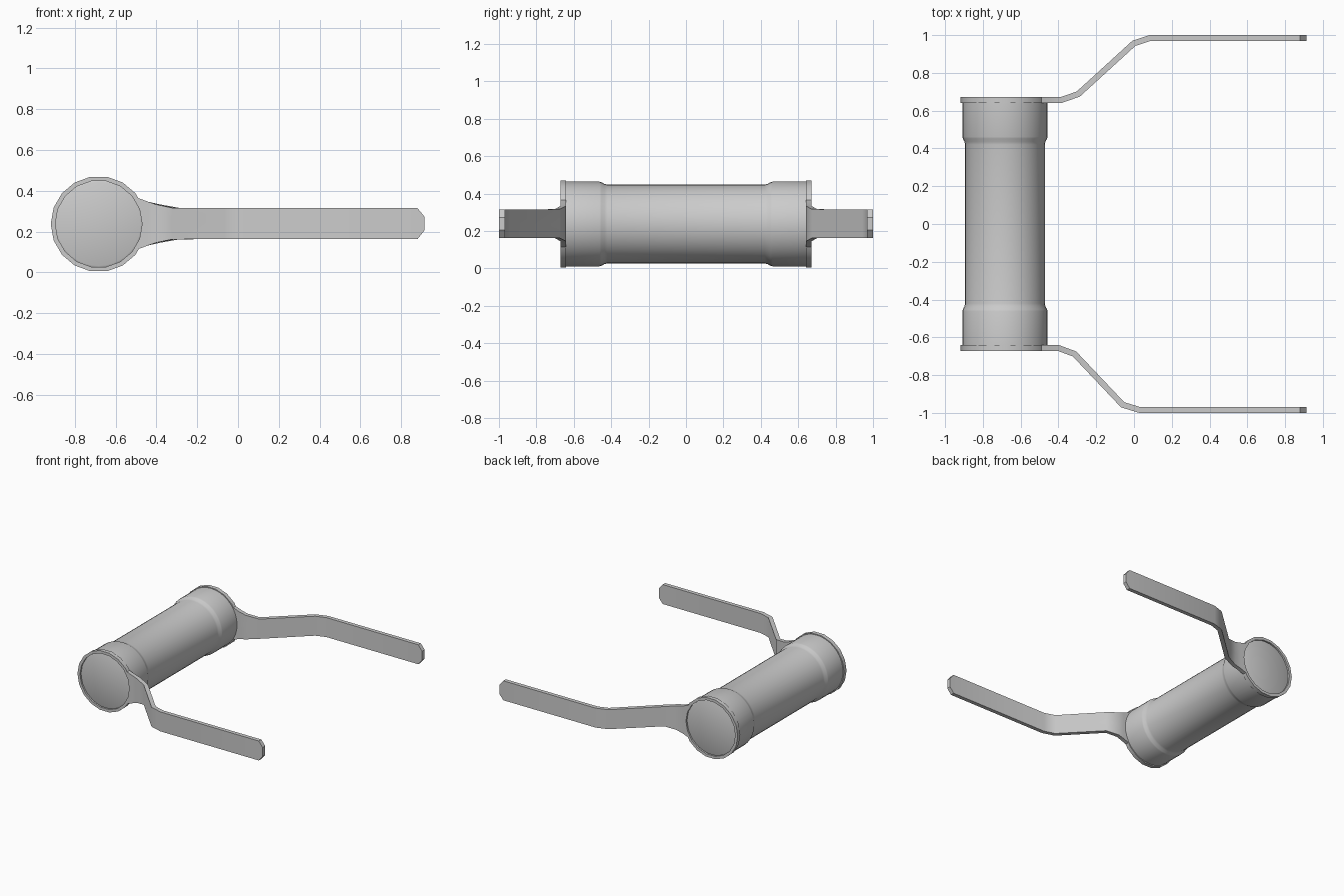
import bpy, bmesh
from math import sin, cos, pi, radians
from mathutils import Vector

if "Cube" in bpy.data.objects:
    bpy.data.objects.remove(bpy.data.objects["Cube"])

CX, CZ, THICK = -0.683, 0.237, 0.031


def finish(name, bm, angle=30):
    bmesh.ops.remove_doubles(bm, verts=bm.verts, dist=1e-5)
    bmesh.ops.recalc_face_normals(bm, faces=bm.faces)
    mesh = bpy.data.meshes.new(name)
    bm.to_mesh(mesh)
    bm.free()
    obj = bpy.data.objects.new(name, mesh)
    bpy.context.collection.objects.link(obj)
    bpy.ops.object.select_all(action='DESELECT')
    bpy.context.view_layer.objects.active = obj
    obj.select_set(True)
    bpy.ops.object.shade_smooth_by_angle(angle=radians(angle))


def lathe(name, profile, sides, closed=False):
    """Revolve (radius, y) points around the tube axis."""
    bm = bmesh.new()
    rings = []
    for r, y in profile:
        rings.append([bm.verts.new((CX + r * cos(2 * pi * i / sides), y,
                                    CZ + r * sin(2 * pi * i / sides)))
                      for i in range(sides)])
    pairs = list(zip(rings, rings[1:]))
    if closed:
        pairs.append((rings[-1], rings[0]))
    for a, b in pairs:
        for i in range(sides):
            j = (i + 1) % sides
            bm.faces.new((a[i], a[j], b[j], b[i]))
    if not closed:
        bm.faces.new(rings[0])
        bm.faces.new(rings[-1])
    finish(name, bm)


def strap(name, sections, side):
    """Bent flat strap; sections are (x, y, half width, middle x shift)."""
    bm = bmesh.new()
    pts = [Vector((s[0], s[1])) for s in sections]
    loops = []
    for i, (x, y, w, shift) in enumerate(sections):
        before = (pts[i] - pts[max(i - 1, 0)]).normalized()
        after = (pts[min(i + 1, len(pts) - 1)] - pts[i]).normalized()
        d = (before + after).normalized()
        ref = after if after.length else before
        n = Vector((-d.y, d.x)) * (THICK / 2 / max(d.dot(ref), 0.5))
        loop = []
        for s, rows in ((1, (-1, 0, 1)), (-1, (1, 0, -1))):
            for k in rows:
                px = x + s * n.x + (shift if k == 0 else 0)
                loop.append(bm.verts.new((px, side * (y + s * n.y), CZ + 0.002 + k * w)))
        loops.append(loop)
    for a, b in zip(loops, loops[1:]):
        for i in range(6):
            j = (i + 1) % 6
            bm.faces.new((a[i], a[j], b[j], b[i]))
    for e in (loops[0], loops[-1]):
        bm.faces.new((e[0], e[1], e[4], e[5]))
        bm.faces.new((e[1], e[2], e[3], e[4]))
    finish(name, bm)


# Tube with swollen ends and slightly recessed flat caps
half = [(0.211, 0.42), (0.214, 0.435), (0.223, 0.452), (0.226, 0.462),
        (0.226, 0.645), (0.214, 0.658), (0.205, 0.662)]
lathe("tube", [(r, -y) for r, y in reversed(half)] + half, 36)

# Bend positions along each strap (the two sides differ a little)
for label, side, bends in (("front", -1, (-0.40, -0.315, -0.06, 0.03)),
                           ("back", 1, (-0.385, -0.295, 0.0, 0.085))):
    # Clamp ring around the tube end
    lathe(label + "_clamp_ring", [(0.235, side * 0.641), (0.235, side * 0.672),
                                  (0.213, side * 0.672), (0.213, side * 0.641)], 18, True)
    # Strap flaring into the ring, bending outwards, with a chamfered tip
    b0, b1, b2, b3 = bends
    strap(label + "_strap", [
        (-0.489, 0.6565, 0.125, 0.028), (-0.44, 0.6565, 0.107, 0),
        (b0, 0.6565, 0.094, 0), (b1, 0.688, 0.077, 0),
        (b2, 0.957, 0.076, 0), (b3, 0.9845, 0.076, 0),
        (0.88, 0.9845, 0.076, 0), (0.914, 0.9845, 0.034, 0)], side)
